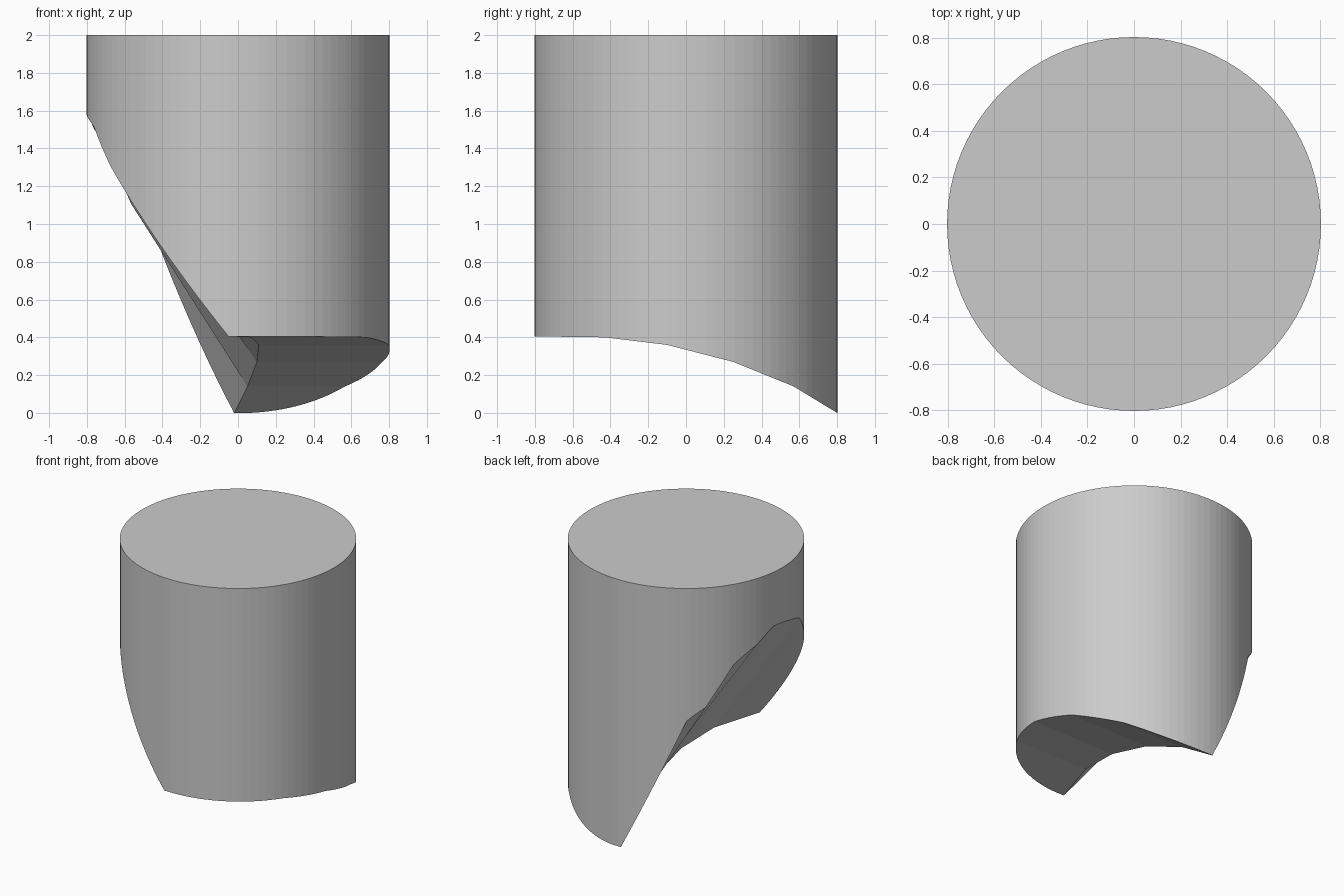
import bpy
import bmesh

default = bpy.data.objects.get("Cube")
if default:
    bpy.data.objects.remove(default, do_unlink=True)

# Material
gray = bpy.data.materials.new("light gray")
gray.use_nodes = True
color = (0.6, 0.6, 0.6, 1)
gray.diffuse_color = color
gray.node_tree.nodes["Principled BSDF"].inputs["Base Color"].default_value = color

# Main round block
bpy.ops.mesh.primitive_cylinder_add(vertices=96, radius=0.803, depth=2, location=(0, 0, 1))
block = bpy.context.object
block.name = "cut_cylinder"
block.data.materials.append(gray)

# Cutter stations along y: y, crease x, crease z, steepness of the sloping side
stations = [
    (-1.0, -0.12, 0.405, 1.22),
    (-0.8, -0.05, 0.405, 1.22),
    (-0.43, 0.07, 0.40, 1.22),
    (-0.1, 0.11, 0.36, 1.33),
    (0.25, 0.10, 0.27, 1.43),
    (0.57, 0.05, 0.14, 1.57),
    (0.8, -0.02, 0.0, 1.88),
    (1.0, -0.09, -0.13, 2.1),
]


def section(bm, y, x, z, steep):
    """Cross-section of the cutter: sloping side, crease, low ceiling."""
    top = 2.5
    points = [(x, z), (x - (top - z) / steep, top), (-3, top),
              (-3, -1), (2, -1), (2, z)]
    return [bm.verts.new((px, y, pz)) for px, pz in points]


# Lofted cutter for the faceted hollow under the block
bm = bmesh.new()
rings = [section(bm, *s) for s in stations]
for a, b in zip(rings, rings[1:]):
    for i in range(len(a)):
        j = (i + 1) % len(a)
        bm.faces.new((a[i], a[j], b[j], b[i]))
bm.faces.new(rings[0])
bm.faces.new(rings[-1])
bmesh.ops.triangulate(bm, faces=bm.faces[:])
bmesh.ops.recalc_face_normals(bm, faces=bm.faces[:])
mesh = bpy.data.meshes.new("hollow_cutter")
bm.to_mesh(mesh)
bm.free()
mesh.materials.append(gray)
cutter = bpy.data.objects.new("hollow_cutter", mesh)
bpy.context.collection.objects.link(cutter)
cutter.hide_render = True

# Carve the hollow and drop the cutter
cut = block.modifiers.new("hollow", 'BOOLEAN')
cut.operation = 'DIFFERENCE'
cut.solver = 'EXACT'
cut.object = cutter
bpy.context.view_layer.objects.active = block
bpy.ops.object.modifier_apply(modifier=cut.name)
bpy.data.objects.remove(cutter, do_unlink=True)
